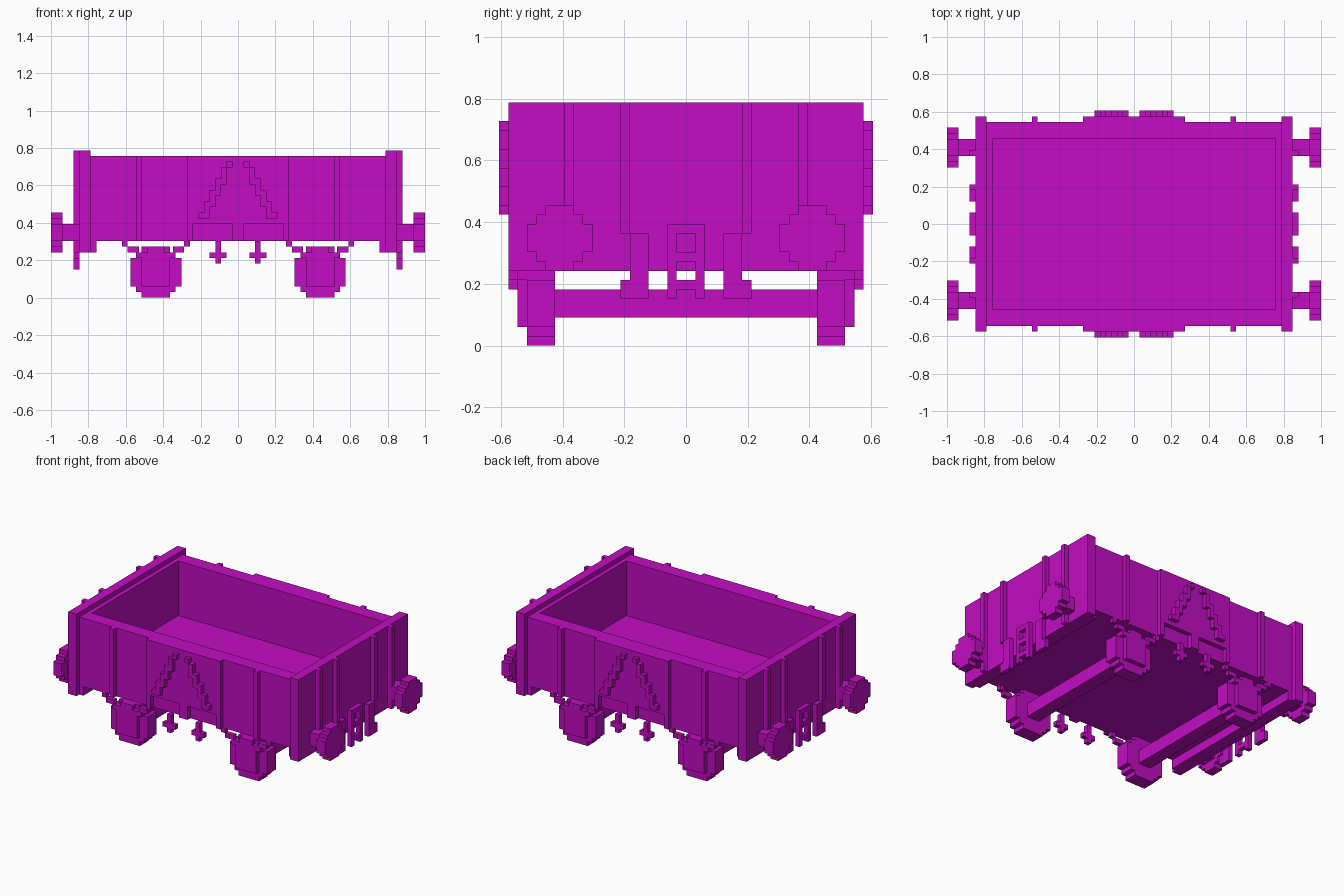
import bpy
import bmesh
from mathutils import Vector

if "Cube" in bpy.data.objects:
    bpy.data.objects.remove(bpy.data.objects["Cube"], do_unlink=True)

U = 2 / 66  # size of one block

paint = bpy.data.materials.new("magenta")
paint.use_nodes = True
colour = (0.54, 0.004, 0.54, 1)
paint.diffuse_color = colour
paint.node_tree.nodes["Principled BSDF"].inputs["Base Color"].default_value = colour


def finish(name, bm):
    bmesh.ops.recalc_face_normals(bm, faces=bm.faces)
    bmesh.ops.scale(bm, vec=(U, U, U), verts=bm.verts)
    mesh = bpy.data.meshes.new(name)
    bm.to_mesh(mesh)
    bm.free()
    mesh.materials.append(paint)
    obj = bpy.data.objects.new(name, mesh)
    bpy.context.collection.objects.link(obj)
    return obj


def blocks(name, *boxes):
    """Boxes given as x0, x1, y0, y1, z0, z1 in block units."""
    bm = bmesh.new()
    for x0, x1, y0, y1, z0, z1 in boxes:
        lo, hi = Vector((x0, y0, z0)), Vector((x1, y1, z1))
        verts = bmesh.ops.create_cube(bm, size=1)["verts"]
        for v in verts:
            v.co = (lo + hi) / 2 + v.co * (hi - lo)
    return finish(name, bm)


def stepped_disc(name, r, centre, axis, depth):
    """Blocky disc of radius r, extruded by depth along x or y."""
    pts = [(r, r - 2), (r - 1, r - 2), (r - 1, r - 1), (r - 2, r - 1), (r - 2, r)]
    outline = []
    for _ in range(4):
        outline += pts
        pts = [(-b, a) for a, b in pts]
    bm = bmesh.new()
    c = Vector(centre)
    face = bm.faces.new([bm.verts.new(c + Vector((0, a, b) if axis == "x" else (a, 0, b)))
                         for a, b in outline])
    new = bmesh.ops.extrude_face_region(bm, geom=[face])["geom"]
    step = Vector((depth, 0, 0) if axis == "x" else (0, depth, 0))
    bmesh.ops.translate(bm, vec=step, verts=[g for g in new if isinstance(g, bmesh.types.BMVert)])
    return finish(name, bm)


# Open tub
blocks("tub_floor", (-26, 26, -18, 18, 10, 13))
for s, side in ((-1, "front"), (1, "back")):
    blocks(side + "_wall", (-26, 26, min(15 * s, 18 * s), max(15 * s, 18 * s), 13, 25))

# Ends: wall, ribs, coupling, hooks and buffers
for s, end in ((-1, "right"), (1, "left")):
    def bx(x0, x1, *rest):
        return (min(s * x0, s * x1), max(s * x0, s * x1), *rest)

    blocks(end + "_end_board", bx(26, 28, -19, 19, 8, 26))
    blocks(end + "_end_lining", bx(25, 26, -15, 15, 13, 25))
    blocks(end + "_end_beam", bx(25, 26, -18, 18, 8, 10))
    blocks(end + "_coupling",
           bx(28, 29, -2, -1, 5, 13), bx(28, 29, 1, 2, 5, 13),
           bx(28, 29, -1, 1, 12, 13), bx(28, 29, -1, 1, 9, 10), bx(28, 29, -1, 1, 6, 7))
    for t, where in ((-1, "front"), (1, "back")):
        def by(x0, x1, y0, y1, *rest):
            return bx(x0, x1, min(t * y0, t * y1), max(t * y0, t * y1), *rest)

        tag = f"{end}_{where}"
        blocks(tag + "_inner_rib", by(28, 29, 6, 7, 12, 26))
        blocks(tag + "_outer_rib", by(28, 29, 12, 13, 8, 26))
        blocks(tag + "_hook", by(28, 29, 4, 6, 7, 12), by(28, 29, 4, 7, 5, 7))
        blocks(tag + "_buffer_shaft", by(28, 31, 12, 15, 10, 13))
        stepped_disc(tag + "_buffer_disc", 3.5, (31 * s, 13.5 * t, 11.5), "x", 2 * s)

# Long sides: the back repeats the front turned half round
for s, side in ((1, "front"), (-1, "back")):
    def turn(x0, x1, y0, y1, z0, z1):
        return (min(s * x0, s * x1), max(s * x0, s * x1),
                min(s * y0, s * y1), max(s * y0, s * y1), z0, z1)

    # Door panel with two low recesses
    blocks(side + "_door", turn(-9, 9, -19, -18, 13, 25), turn(-9, -8, -19, -18, 10, 13),
           turn(-1, 1, -19, -18, 10, 13), turn(8, 9, -19, -18, 10, 13))
    for m in (-1, 1):
        hand = "right" if m * s < 0 else "left"
        blocks(f"{side}_{hand}_side_rib",
               turn(min(17 * m, 18 * m), max(17 * m, 18 * m), -19, -18, 10, 25))
        # Stepped diagonal brace
        rows = [(7, 14, 15), (6, 14, 17), (5, 16, 19), (4, 18, 21), (3, 20, 23), (2, 22.99, 24)]
        blocks(f"{side}_{hand}_brace",
               *[turn(min(m * c, m * (c - 1)), max(m * c, m * (c - 1)), -20, -19, z0, z1)
                 for c, z0, z1 in rows])
        # Latch pin hanging under the door
        c = 3.5 * m
        blocks(f"{side}_{hand}_latch", turn(c - .5, c + .5, -19, -18, 6, 10),
               turn(c - 1.5, c + 1.5, -19, -18, 7, 8))
        # Wheel, axle box and leaf spring
        w = 14.5 * m
        stepped_disc(f"{side}_{hand}_wheel", 4.5, (w * s, -17 * s, 4.5), "y", 3 * s)
        blocks(f"{side}_{hand}_axle_box", turn(w - 2.5, w + 2.5, -18, -17, 2, 8),
               turn(w - 1.5, w + 1.5, -18, -17, 8, 9))
        blocks(f"{side}_{hand}_spring", turn(w - 3.5, w + 3.5, -18, -17, 7, 8),
               *[turn(w + k * 4 - 1, w + k * 4 + 1, -18, -17, 8, 9) for k in (-1, 1)],
               *[turn(w + k * 5.5 - .5, w + k * 5.5 + .5, -18, -17, 9, 10) for k in (-1, 1)])

# Axles
for m, hand in ((-1, "right"), (1, "left")):
    blocks(hand + "_axle", (14.5 * m - 1.5, 14.5 * m + 1.5, -14, 14, 3, 6))
